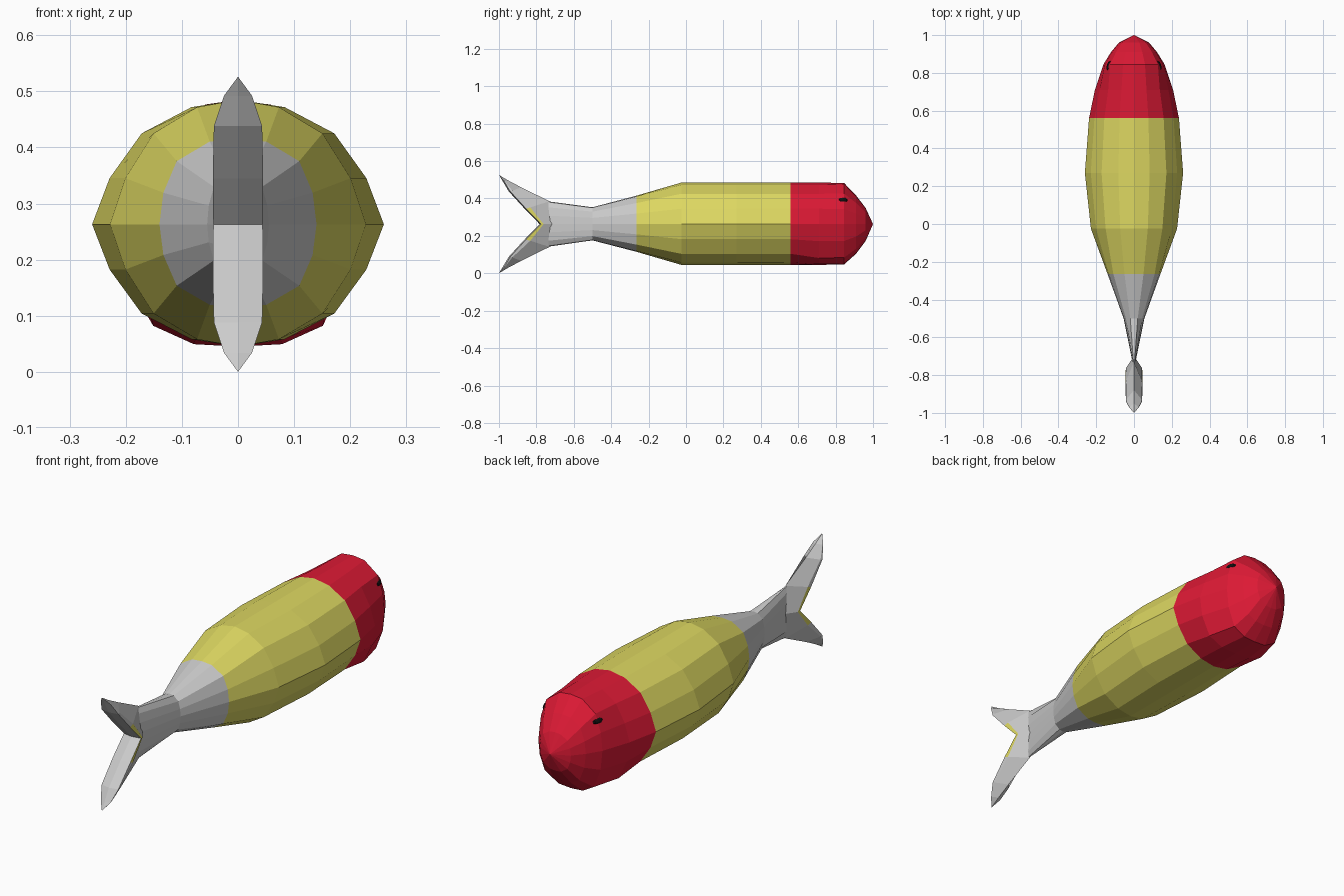
import bpy, bmesh, math
from mathutils import Vector

if "Cube" in bpy.data.objects:
    bpy.data.objects.remove(bpy.data.objects["Cube"])


def material(name, rgb):
    m = bpy.data.materials.new(name)
    m.diffuse_color = (*rgb, 1)
    m.use_nodes = True
    m.node_tree.nodes["Principled BSDF"].inputs["Base Color"].default_value = m.diffuse_color
    return m


RED = material("red", (0.72, 0.01, 0.035))
YELLOW = material("yellow", (0.72, 0.68, 0.12))
BLACK = material("black", (0.005, 0.005, 0.005))

# Quarter cross-sections in unit coordinates, from the flank to the midline
OVAL = [(1, 0), (0.88, 0.37), (0.66, 0.73), (0.32, 0.94), (0, 1)]
BOXY = [(1, 0), (0.95, 0.37), (0.78, 0.74), (0.36, 0.97), (0, 1)]
JOWL = [(1, 0), (0.94, 0.42), (0.73, 0.83), (0.38, 0.98), (0, 1)]
MID = 0.263


def ring(y, width, top, bottom, upper=OVAL, lower=OVAL):
    h, d = top - MID, MID - bottom
    right_top = [(x, z * h) for x, z in upper]
    left_top = [(-x, z) for x, z in right_top[-2::-1]]
    left_low = [(-x, -z * d) for x, z in lower[1:]]
    right_low = [(-x, z) for x, z in left_low[-2::-1]]
    return [(x * width, y, MID + z)
            for x, z in right_top + left_top + left_low + right_low]


def finish(name, bm, mats=()):
    me = bpy.data.meshes.new(name)
    bm.to_mesh(me)
    bm.free()
    for m in mats:
        me.materials.append(m)
    ob = bpy.data.objects.new(name, me)
    bpy.context.collection.objects.link(ob)
    return ob


def loft(name, rings, mats=(), tip=None):
    bm = bmesh.new()
    rows = [[bm.verts.new(p) for p in r] for r in rings]
    n = len(rows[0])
    for a, b in zip(rows, rows[1:]):
        for i in range(n):
            j = (i + 1) % n
            bm.faces.new((a[i], b[i], b[j], a[j]))
    if tip:
        t = bm.verts.new(tip)
        for i in range(n):
            bm.faces.new((rows[-1][i], t, rows[-1][(i + 1) % n]))
    return finish(name, bm, mats)


# Body tube split into three colour zones that share their border rings
stalk_end = ring(-0.265, 0.14, 0.415, 0.115, BOXY, BOXY)
neck = ring(0.56, 0.238, 0.485, 0.045)
loft("tail_stalk", [
    ring(-0.74, 0.006, 0.385, 0.142, BOXY, BOXY),
    ring(-0.50, 0.055, 0.353, 0.176, BOXY, BOXY),
    stalk_end])
loft("body", [
    stalk_end,
    ring(-0.025, 0.228, 0.485, 0.045),
    ring(0.27, 0.26, 0.485, 0.045),
    neck], [YELLOW])
loft("head", [
    neck,
    ring(0.71, 0.207, 0.485, 0.045, OVAL, JOWL),
    ring(0.845, 0.162, 0.483, 0.047, BOXY, JOWL),
    ring(0.91, 0.122, 0.415, 0.105, BOXY, JOWL),
    ring(0.96, 0.08, 0.35, 0.172, BOXY, BOXY)], [RED], tip=(0, 1.0, MID))


# Forked tail: thin leading edge, broad trailing edge with a yellow rim at the root
def tail_lobe(name, sign):
    # leading (y, z), trailing (y, z), half width
    stations = [((-0.70, 0.0), (-0.775, 0.0), 0.044),
                ((-0.73, 0.122), (-0.855, 0.082), 0.045),
                ((-0.88, 0.196), (-0.94, 0.175), 0.043),
                ((-0.95, 0.233), (-0.972, 0.229), 0.025)]
    bm = bmesh.new()
    rows = []
    for lead, trail, w in stations:
        a, b = Vector(lead), Vector(trail)
        rim = a.lerp(b, 0.82)
        pts = [(0, a), (w * 0.96, rim), (w, b), (0, b + Vector((-0.008, 0))),
               (-w, b), (-w * 0.96, rim)]
        rows.append([bm.verts.new((x, p.x, MID + sign * p.y)) for x, p in pts])
    for k, (a, b) in enumerate(zip(rows, rows[1:])):
        for i in range(6):
            j = (i + 1) % 6
            f = bm.faces.new((a[i], a[j], b[j], b[i]))
            if k == 0 and i in (1, 4):
                f.material_index = 1
    tip = bm.verts.new((0, -1.0, MID + sign * 0.263))
    for i in range(6):
        bm.faces.new((rows[-1][i], rows[-1][(i + 1) % 6], tip))
    bm.faces.new(rows[0])
    bmesh.ops.recalc_face_normals(bm, faces=bm.faces)
    finish(name, bm, [None, YELLOW])


tail_lobe("upper_tail_fin", 1)
tail_lobe("lower_tail_fin", -1)

# Small flattened eyes
for side, sx in (("left", -1), ("right", 1)):
    bm = bmesh.new()
    bmesh.ops.create_uvsphere(bm, u_segments=8, v_segments=5, radius=1)
    eye = finish(side + "_eye", bm, [BLACK])
    eye.location = (sx * 0.132, 0.838, 0.392)
    eye.scale = (0.012, 0.028, 0.014)
    eye.rotation_euler = (0, -sx * math.radians(25), sx * math.radians(15))
